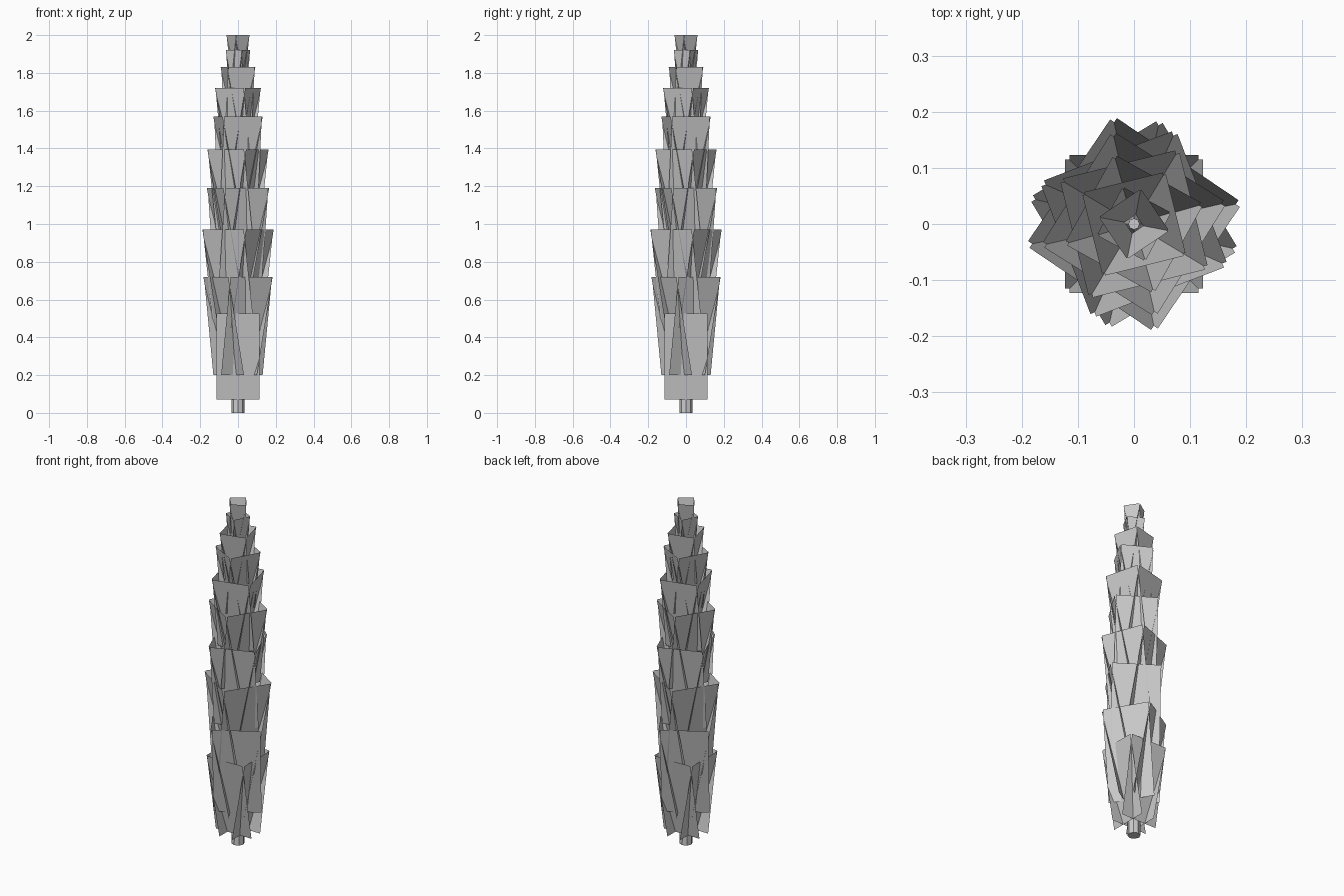
import bpy
from math import radians, cos, sin

if "Cube" in bpy.data.objects:
    bpy.data.objects.remove(bpy.data.objects["Cube"])

def make(name, verts, faces):
    me = bpy.data.meshes.new(name)
    me.from_pydata(verts, [], faces)
    me.update()
    ob = bpy.data.objects.new(name, me)
    bpy.context.collection.objects.link(ob)
    return ob

def leaf_tier(name, z0, z1, r0, corner, angle):
    """Four flat rectangular leaf cards leaning outwards around the trunk."""
    r1, w = corner * 0.73, corner * 0.685
    verts, faces = [], []
    for k in range(4):
        a = radians(angle + 90 * k)
        for r, z, s in ((r0, z0, -w), (r0, z0, w), (r1, z1, w), (r1, z1, -w)):
            verts.append((r * cos(a) - s * sin(a), r * sin(a) + s * cos(a), z))
        faces.append([4 * k + i for i in range(4)])
    return make(name, verts, faces)

# trunk: tapered, eight sides
bpy.ops.mesh.primitive_cone_add(vertices=8, radius1=0.035, radius2=0.01,
                                depth=1.85, location=(0, 0, 0.925))
bpy.context.object.name = "trunk"

# foliage tiers: bottom z, top z, bottom radius, top corner radius, angle
tiers = [
    (0.07, 0.525, 0.040, 0.168, 0),
    (0.20, 0.72, 0.040, 0.187, 31),
    (0.45, 0.97, 0.040, 0.191, 56),
    (0.70, 1.19, 0.036, 0.178, 21),
    (0.935, 1.395, 0.033, 0.165, 58),
    (1.15, 1.57, 0.030, 0.150, 14),
    (1.37, 1.72, 0.026, 0.125, 61),
    (1.54, 1.83, 0.022, 0.105, 14),
    (1.70, 1.92, 0.017, 0.067, 62),
    (1.82, 2.00, 0.012, 0.062, 34),
]
for i, t in enumerate(tiers):
    leaf_tier(f"leaf_tier_{i + 1}", *t)
